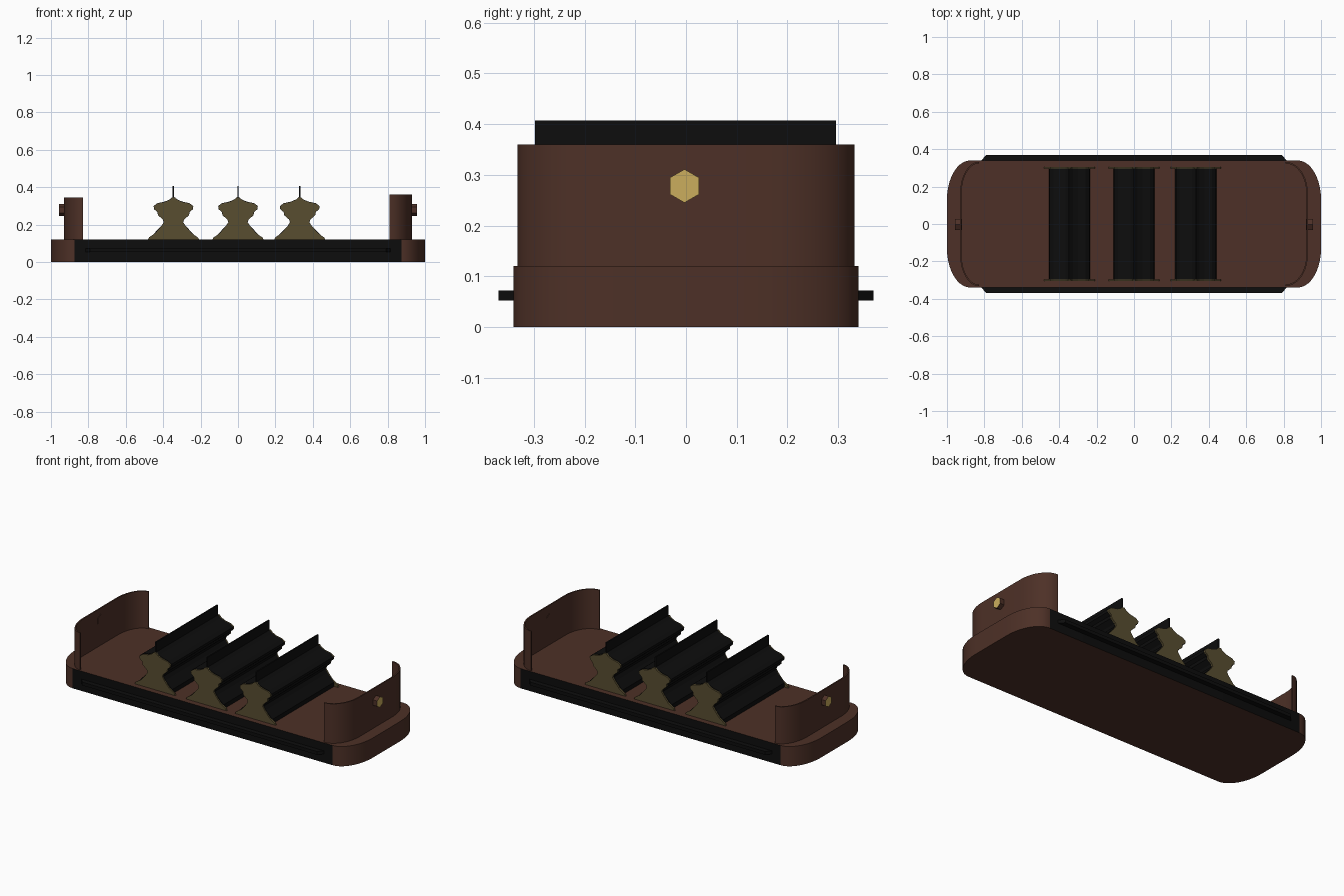
import bpy, bmesh, math

if "Cube" in bpy.data.objects:
    bpy.data.objects.remove(bpy.data.objects["Cube"])


def material(name, rgb):
    m = bpy.data.materials.new(name)
    m.diffuse_color = (*rgb, 1)
    m.use_nodes = True
    m.node_tree.nodes["Principled BSDF"].inputs["Base Color"].default_value = m.diffuse_color
    return m


BROWN = material("brown paint", (0.075, 0.030, 0.020))
BLACK = material("black", (0.004, 0.004, 0.004))
OLIVE = material("olive brass", (0.098, 0.075, 0.030))
GOLD = material("lamp gold", (0.60, 0.42, 0.11))


def prism(name, pts, vec, mats, rule=None):
    """Extrude a closed outline along vec; rule picks a material per face normal."""
    bm = bmesh.new()
    face = bm.faces.new([bm.verts.new(p) for p in pts])
    new = bmesh.ops.extrude_face_region(bm, geom=[face])["geom"]
    bmesh.ops.translate(bm, vec=vec, verts=[g for g in new if isinstance(g, bmesh.types.BMVert)])
    bmesh.ops.recalc_face_normals(bm, faces=bm.faces)
    if rule:
        for f in bm.faces:
            f.material_index = rule(f.normal)
    me = bpy.data.meshes.new(name)
    bm.to_mesh(me)
    bm.free()
    for m in mats:
        me.materials.append(m)
    ob = bpy.data.objects.new(name, me)
    bpy.context.collection.objects.link(ob)
    return ob


def smooth(ob):
    bpy.ops.object.select_all(action='DESELECT')
    bpy.context.view_layer.objects.active = ob
    ob.select_set(True)
    bpy.ops.object.shade_smooth_by_angle(angle=math.radians(30))


def end_curve(x, y, rx, ry, n=10):
    """Plan of the rounded +x end, from -y side round to +y side."""
    a = [math.pi / 2 * i / n for i in range(n + 1)]
    half = [(x - rx + rx * math.cos(t), y - ry + ry * math.sin(t)) for t in a]
    return [(px, -py) for px, py in reversed(half)] + half


# Floor slab with black long sides
end = end_curve(1.0, 0.34, 0.125, 0.21)
plan = end + [(-x, -y) for x, y in end]
smooth(prism("floor_slab", [(x, y, 0) for x, y in plan], (0, 0, 0.12),
             [BROWN, BLACK], lambda n: 1 if abs(n.y) > 0.995 else 0))

for s, side in ((-1, "front"), (1, "back")):
    # Running board along each long side
    prism("running_board_" + side,
          [(-0.82, s * 0.335, 0.052), (-0.79, s * 0.37, 0.052),
           (0.79, s * 0.37, 0.052), (0.82, s * 0.335, 0.052)], (0, 0, 0.02), [BLACK])

for s, side, height, depth in ((-1, "left", 0.345, 0.10), (1, "right", 0.36, 0.12)):
    # Thin curved end panel
    outer = end_curve(0.93, 0.332, depth, 0.17)
    inner = end_curve(0.922, 0.324, depth - 0.008, 0.162)
    smooth(prism("end_panel_" + side, [(s * x, y, 0.12) for x, y in outer + inner[::-1]],
                 (0, 0, height - 0.12), [BROWN]))
    # Six-sided lamp with a gold lens
    ring = [(s * 0.92, -0.003 + 0.033 * math.sin(a), 0.278 + 0.033 * math.cos(a))
            for a in (math.pi / 3 * i for i in range(6))]
    prism("lamp_" + side, ring, (s * 0.038, 0, 0), [BROWN, GOLD],
          lambda n, s=s: 1 if n.x * s > 0.9 else 0)

# Right half of a bench end frame, and of the slatted seat between the frames
FRAME = [(0.136, 0.12), (0.13, 0.132), (0.095, 0.155), (0.065, 0.19), (0.05, 0.212),
         (0.055, 0.226), (0.082, 0.25), (0.084, 0.268), (0.102, 0.282), (0.104, 0.298),
         (0.085, 0.312), (0.045, 0.320), (0.02, 0.332), (0.008, 0.345)]
SEAT = [(0.11, 0.12), (0.11, 0.146), (0.065, 0.192), (0.052, 0.212), (0.057, 0.227),
        (0.083, 0.25), (0.086, 0.267), (0.104, 0.282), (0.106, 0.299), (0.086, 0.314),
        (0.046, 0.323), (0.02, 0.334), (0.004, 0.347), (0.004, 0.407)]


def section(half, cx, y):
    return [(cx + x, y, z) for x, z in half] + [(cx - x, y, z) for x, z in reversed(half)]


for i, cx in enumerate((-0.345, 0.0, 0.33)):
    # Double-sided bench with its thin upright back
    prism("bench_seat_%d" % i, section(SEAT, cx, -0.298), (0, 0.594, 0), [BLACK])
    for s, side in ((-1, "front"), (1, "back")):
        prism("bench_frame_%s_%d" % (side, i), section(FRAME, cx, s * 0.296),
              (0, s * 0.01, 0), [OLIVE])
